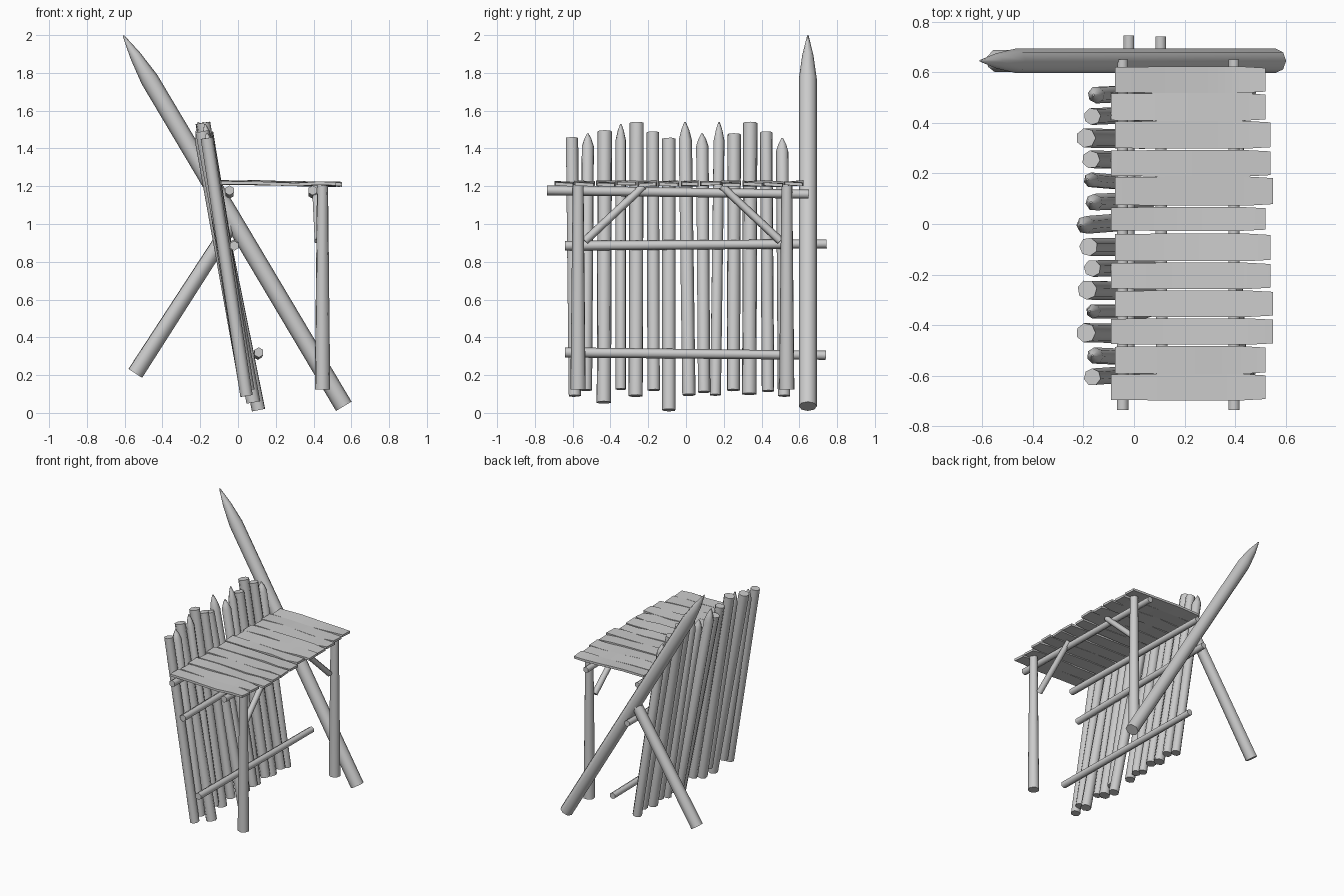
import bpy, bmesh, math, random
from mathutils import Vector

if "Cube" in bpy.data.objects:
    bpy.data.objects.remove(bpy.data.objects["Cube"])

random.seed(4)


def finish(name, bm):
    bmesh.ops.recalc_face_normals(bm, faces=bm.faces)
    me = bpy.data.meshes.new(name)
    bm.to_mesh(me)
    bm.free()
    ob = bpy.data.objects.new(name, me)
    bpy.context.collection.objects.link(ob)
    bpy.ops.object.select_all(action='DESELECT')
    ob.select_set(True)
    bpy.context.view_layer.objects.active = ob
    bpy.ops.object.shade_smooth_by_angle(angle=math.radians(62))
    return ob


def log(name, a, b, r0, r1, tip=0.0, sides=7, spin=0.0):
    """Tapered log from a to b; tip is the length of a sharpened end at b."""
    a, b = Vector(a), Vector(b)
    d = (b - a).normalized()
    u = Vector((0, 1, 0)) if abs(d.y) < 0.9 else Vector((0, 0, 1))
    u = (u - d * u.dot(d)).normalized()
    v = d.cross(u)
    rings = [(a, r0), (b - d * tip, r1)]
    if tip:
        rings += [(b - d * tip * 0.45, r1 * 0.62), (b, 0.004)]
    bm = bmesh.new()
    loops = []
    for c, r in rings:
        angles = [spin + 2 * math.pi * i / sides for i in range(sides)]
        loops.append([bm.verts.new(c + u * r * math.cos(t) + v * r * math.sin(t)) for t in angles])
    for p, q in zip(loops, loops[1:]):
        for i in range(sides):
            j = (i + 1) % sides
            bm.faces.new((p[i], p[j], q[j], q[i]))
    bm.faces.new(loops[0])
    bm.faces.new(loops[-1])
    return finish(name, bm)


def plank(name, y, w, x0, x1):
    """Thin, slightly warped board with a worn outer end."""
    bm = bmesh.new()
    rows = []
    for t, k in ((0, 0.96), (0.3, 1), (0.65, 1), (0.85, 1), (1, 0.9)):
        x = x0 + (x1 - x0) * t
        z = 1.222 - 0.012 * t
        h = w / 2 * k
        e = [random.uniform(-0.006, 0.006) for _ in range(2)]
        rows.append([bm.verts.new(p) for p in (
            (x, y - h, z - 0.009 + e[0]), (x, y + h, z - 0.009 + e[1]),
            (x, y + h, z + 0.008 + e[1]), (x, y - h, z + 0.008 + e[0]))])
    for p, q in zip(rows, rows[1:]):
        for i in range(4):
            j = (i + 1) % 4
            bm.faces.new((p[i], p[j], q[j], q[i]))
    bm.faces.new(rows[0])
    bm.faces.new(rows[-1])
    return finish(name, bm)


# Leaning palisade stakes: top y, bottom y, bottom x, top x, bottom z, top z, radius, tip
stakes = [
    (-.605, -.59, .045, -.165, .09, 1.455, .034, 0),
    (-.52, -.53, .055, -.165, .12, 1.48, .033, .07),
    (-.43, -.435, .08, -.19, .055, 1.49, .039, 0),
    (-.345, -.345, .05, -.175, .125, 1.53, .029, .09),
    (-.26, -.265, .05, -.185, .09, 1.535, .039, 0),
    (-.175, -.17, .06, -.165, .12, 1.485, .034, 0),
    (-.09, -.09, .11, -.18, .015, 1.45, .037, 0),
    (-.005, .015, .05, -.21, .095, 1.54, .036, .10),
    (.085, .095, .06, -.17, .11, 1.48, .034, .07),
    (.175, .155, .05, -.185, .095, 1.54, .030, .10),
    (.255, .25, .055, -.17, .12, 1.475, .036, 0),
    (.34, .335, .05, -.19, .10, 1.535, .039, 0),
    (.425, .435, .06, -.165, .115, 1.485, .034, 0),
    (.51, .52, .05, -.16, .09, 1.455, .034, .07),
]
for i, (yt, yb, xb, xt, zb, zt, r, tip) in enumerate(stakes):
    log(f"wall_stake_{i + 1}", (xb, yb, zb), (xt, yt, zt), r, r, tip, spin=i)

# Horizontal rails tying the stakes together
log("lower_rail", (.11, -.64, .32), (.105, .74, .305), .027, .024, sides=6)
log("upper_rail", (-.02, -.64, .885), (-.02, .745, .895), .026, .024, sides=6)

# Platform beams
for name, x in (("inner_beam", -.045), ("outer_beam", .395)):
    log(name, (x, -.735, 1.178), (x, .65, 1.158), .026, .024, sides=6)

# Outer legs and their diagonal braces
for name, y, s in (("near", -.57, 1), ("far", .535, -1)):
    log(name + "_leg", (.447, y, .125), (.447, y, 1.21), .042, .030, spin=.4)
    log(name + "_brace", (.425, y + .035 * s, .91), (.41, y + .345 * s, 1.2), .022, .021, sides=6)

# Platform planks
bounds = [(-.695, -.595), (-.59, -.485), (-.475, -.375), (-.365, -.265), (-.255, -.155),
          (-.145, -.04), (-.025, .065), (.075, .185), (.19, .29), (.30, .405),
          (.41, .515), (.52, .62)]
outer = [.52, .52, .55, .55, .54, .54, .52, .55, .54, .54, .52, .52]
for i, ((y0, y1), x1) in enumerate(zip(bounds, outer)):
    plank(f"platform_plank_{i + 1}", (y0 + y1) / 2, y1 - y0 + .004, -.09 + .015 * (i % 2), x1)

# Large sharpened side post and the prop behind it
log("large_side_post", (.56, .645, .035), (-.607, .645, 1.998), .048, .048, .27, sides=8)
log("side_prop", (-.545, .645, .21), (-.035, .645, 1.0), .045, .040, spin=.3)
